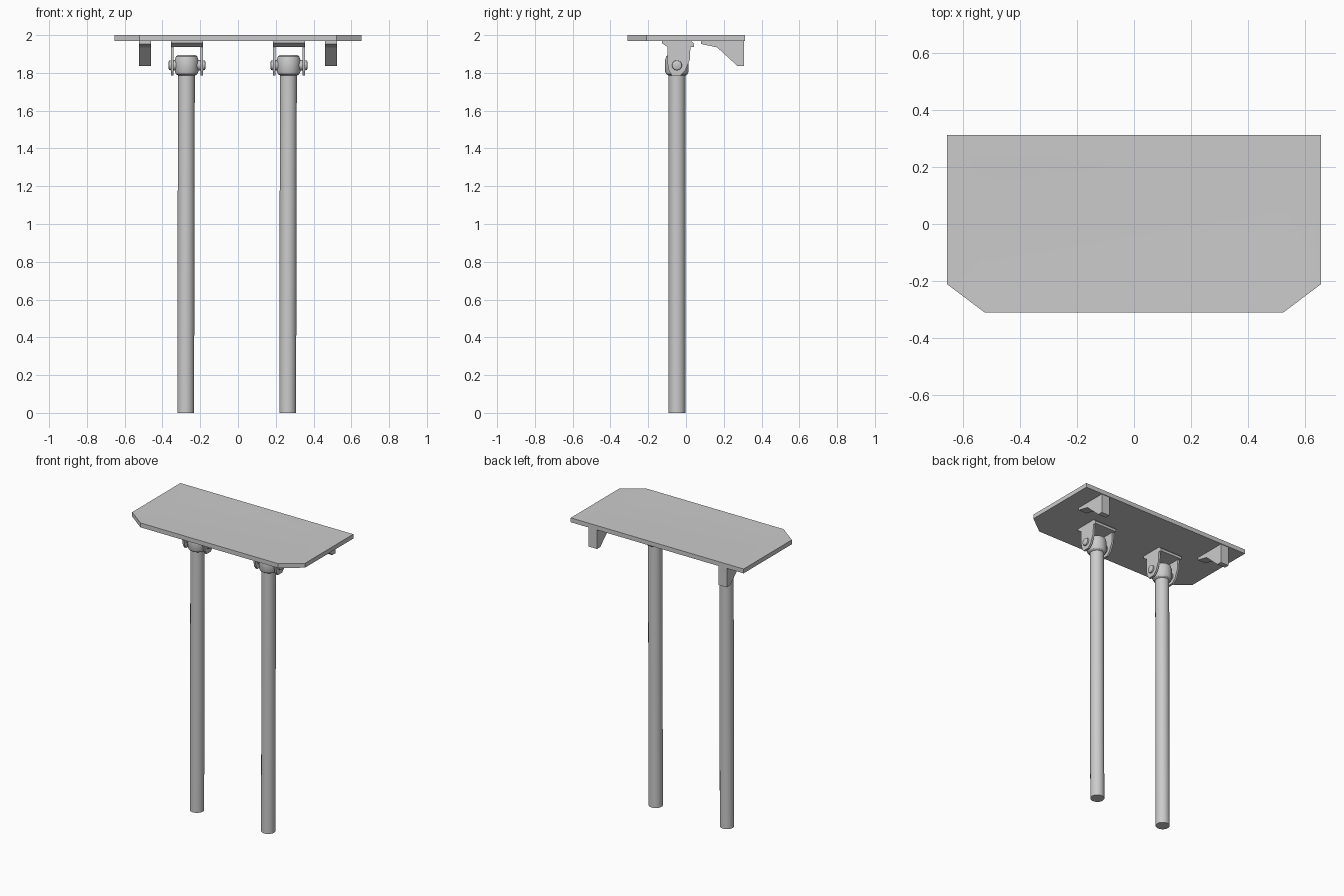
import bpy, bmesh, math
from mathutils import Vector

if "Cube" in bpy.data.objects:
    bpy.data.objects.remove(bpy.data.objects["Cube"])


def finish(name, bm, smooth=False):
    bmesh.ops.recalc_face_normals(bm, faces=bm.faces[:])
    me = bpy.data.meshes.new(name)
    bm.to_mesh(me)
    bm.free()
    ob = bpy.data.objects.new(name, me)
    bpy.context.collection.objects.link(ob)
    if smooth:
        bpy.ops.object.select_all(action='DESELECT')
        ob.select_set(True)
        bpy.context.view_layer.objects.active = ob
        bpy.ops.object.shade_smooth_by_angle(angle=math.radians(30))
    return ob


def prism(bm, points, direction):
    """Extrude a closed planar outline; returns the far cap."""
    base = bm.faces.new([bm.verts.new(p) for p in points])
    ext = bmesh.ops.extrude_face_region(bm, geom=[base], use_keep_orig=True)
    bmesh.ops.translate(bm, vec=direction, verts=[v for v in ext['geom'] if isinstance(v, bmesh.types.BMVert)])
    return [f for f in ext['geom'] if isinstance(f, bmesh.types.BMFace)][0]


def loft(name, rings, n=32):
    """Circular rings (centre, radius, axis) joined into a capped round body."""
    bm = bmesh.new()
    prev = None
    for i, (c, r, axis) in enumerate(rings):
        ring = []
        for k in range(n):
            a = 2 * math.pi * k / n
            u, v = r * math.cos(a), r * math.sin(a)
            ring.append(bm.verts.new(Vector(c) + Vector((u, v, 0) if axis == 'Z' else (0, u, v))))
        if prev:
            for k in range(n):
                bm.faces.new((prev[k], prev[(k + 1) % n], ring[(k + 1) % n], ring[k]))
        else:
            bm.faces.new(ring[::-1])
        prev = ring
    bm.faces.new(prev)
    return finish(name, bm, True)


# Table top: clipped front corners and a very shallow dish
bm = bmesh.new()
outline = [(-0.655, 0.312), (-0.655, -0.21), (-0.522, -0.31),
           (0.522, -0.31), (0.655, -0.21), (0.655, 0.312)]
cap = prism(bm, [(x, y, 1.97) for x, y in outline], (0, 0, 0.03))
bmesh.ops.recalc_face_normals(bm, faces=bm.faces[:])
bmesh.ops.inset_region(bm, faces=[cap], thickness=0.03, depth=0)
bmesh.ops.inset_region(bm, faces=[cap], thickness=0.12, depth=-0.003)
finish("table_top", bm, True)

PY, PZ = -0.048, 1.84   # hinge pin position
gusset = [(0.08, 1.972), (0.08, 1.953), (0.165, 1.935), (0.272, 1.837),
          (0.307, 1.837), (0.307, 1.972)]
ear = [(-0.098, 1.965), (-0.098, 1.85), (-0.09, 1.81), (-0.075, 1.787),
       (-0.03, 1.787), (-0.005, 1.81), (0.02, 1.87), (0.025, 1.965)]

for side, s in (("left", -1), ("right", 1)):
    # Tapered rear hook under the top
    bm = bmesh.new()
    prism(bm, [(s * 0.492 - 0.032, y, z) for y, z in gusset], (0.064, 0, 0))
    finish(side + "_rear_gusset", bm)

    cx = s * 0.27
    # Mounting plate with sloped front and rear edges
    bm = bmesh.new()
    prism(bm, [(cx - 0.085, y, z) for y, z in
               [(-0.128, 1.972), (-0.128, 1.957), (-0.098, 1.937), (0.043, 1.937), (0.043, 1.955),
                (0.025, 1.972)]], (0.17, 0, 0))
    # Two hinge ears
    for e in (-1, 1):
        prism(bm, [(cx + e * 0.078 - 0.007, y, z) for y, z in ear], (0.014, 0, 0))
    finish(side + "_hinge_bracket", bm)

    # Hinge pin with domed ends
    loft(side + "_hinge_pin", [((cx + d, PY, PZ), r, 'X') for d, r in
         [(-0.098, 0.016), (-0.094, 0.025), (-0.08, 0.027),
          (0.08, 0.027), (0.094, 0.025), (0.098, 0.016)]], 24)

    # Collar on the leg head
    loft(side + "_leg_collar", [((cx - 0.002, PY, z), r, 'Z') for z, r in
         [(1.787, 0.046), (1.793, 0.056), (1.805, 0.062), (1.87, 0.062),
          (1.888, 0.056), (1.896, 0.044)]])

    # Leg tube, very slightly leaning
    loft(side + "_leg", [((cx - 0.007, PY, 0), 0.0445, 'Z'), ((cx - 0.003, PY, 1.86), 0.0445, 'Z')])
